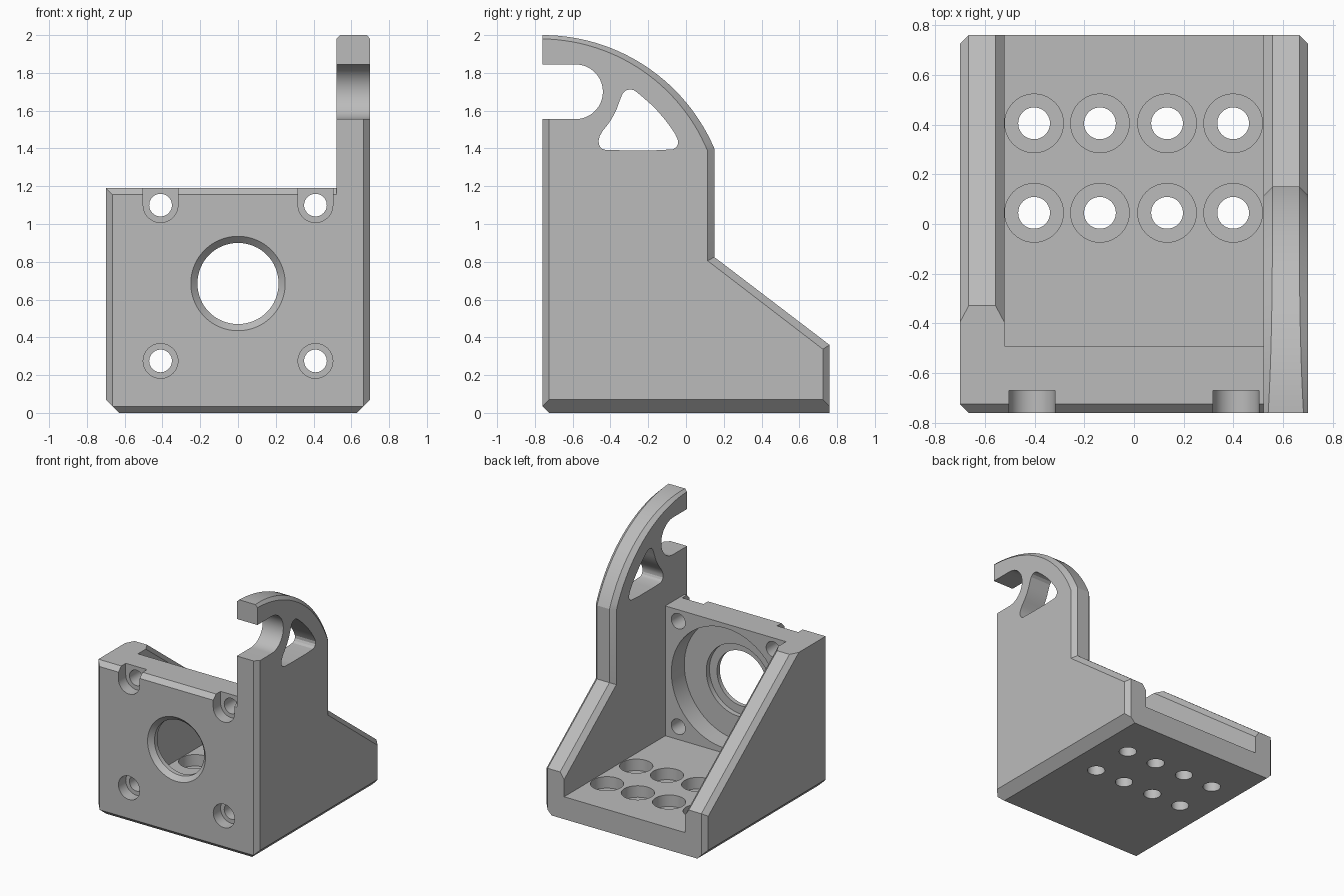
import bpy
import bmesh
from math import sin, cos, pi, atan2
from mathutils import Vector

if "Cube" in bpy.data.objects:
    bpy.data.objects.remove(bpy.data.objects["Cube"])

grey = bpy.data.materials.new("matte_grey")
grey.use_nodes = True
grey.diffuse_color = (0.5, 0.5, 0.5, 1)
grey.node_tree.nodes["Principled BSDF"].inputs["Base Color"].default_value = (0.5, 0.5, 0.5, 1)

W, D, TOP, INNER, FLOOR = 0.70, 0.76, 1.19, 0.522, 0.175
C = 0.035  # small chamfer


def loft(name, rings, planes=()):
    """Skin matching rings, cap the ends, then trim by (point, normal) planes."""
    bm = bmesh.new()
    loops = [[bm.verts.new(p) for p in ring] for ring in rings]
    for a, b in zip(loops, loops[1:]):
        for i in range(len(a)):
            j = (i + 1) % len(a)
            bm.faces.new((a[i], a[j], b[j], b[i]))
    bm.faces.new(loops[0][::-1])
    bm.faces.new(loops[-1])
    for point, normal in planes:
        cut = bmesh.ops.bisect_plane(bm, geom=bm.verts[:] + bm.edges[:] + bm.faces[:], dist=1e-5,
                                     plane_co=point, plane_no=normal, clear_outer=True)
        rim = [e for e in cut["geom_cut"] if isinstance(e, bmesh.types.BMEdge) and e.is_boundary]
        if rim:
            bmesh.ops.contextual_create(bm, geom=rim)
    bmesh.ops.recalc_face_normals(bm, faces=bm.faces[:])
    mesh = bpy.data.meshes.new(name)
    bm.to_mesh(mesh)
    bm.free()
    mesh.materials.append(grey)
    obj = bpy.data.objects.new(name, mesh)
    bpy.context.collection.objects.link(obj)
    return obj


def place(axis, t, p):
    u, v = p
    return {"x": (t, u, v), "y": (u, t, v), "z": (u, v, t)}[axis]


def prism(name, axis, a, b, profile, planes=()):
    return loft(name, [[place(axis, t, p) for p in profile] for t in (a, b)], planes)


def arc(u, v, r, start=0.0, end=2 * pi, n=64):
    last = n if abs(end - start) > 6 else n - 1
    return [(u + r * cos(start + (end - start) * i / last),
             v + r * sin(start + (end - start) * i / last)) for i in range(n)]


def rect(u0, u1, v0, v1):
    return [(u0, v0), (u1, v0), (u1, v1), (u0, v1)]


def combine(target, tool, operation="DIFFERENCE"):
    tool.hide_render = True
    mod = target.modifiers.new("combine", "BOOLEAN")
    mod.operation, mod.solver, mod.object = operation, "EXACT", tool
    bpy.context.view_layer.objects.active = target
    bpy.ops.object.modifier_apply(modifier=mod.name)
    bpy.data.objects.remove(tool)


# Shared chamfer planes: bottom sides, bottom front, upright corners
bottom_front = ((0, -D, C), (0, -1, -1))
bottom_sides = [((s * W, 0, 0.07), (s, 0, -1)) for s in (-1, 1)]
back_corners = [((s * W, D - C, 0), (s, 1, 0)) for s in (-1, 1)]
left_front = ((-W, -D + C, 0), (-1, -1, 0))
base_trim = [bottom_front, *bottom_sides, *back_corners]
plate_top = [((0, 0, TOP), (0, 0, 1)), ((0, -D, TOP - C), (0, -1, 1))]

# Tall side wall with a curved top and chamfered rim
sweep = atan2(0.39, 0.91)
steps = 28
outer = [(-D, 0), (D, 0), (D, 0.36), (0.15, 0.825)]
inset = [(-D, 0), (D, 0), (D, 0.31), (0.115, 0.805)]
shift = [0, 0, C, C]
for i in range(steps + 1):
    k = i / steps
    a = sweep + (pi / 2 - sweep) * k
    r = 0.952 + 0.018 * k
    outer.append((-D + 0.99 * cos(a), 1.01 + 0.99 * sin(a)))
    inset.append((-D + r * cos(a), 1.01 + r * sin(a)))
    shift.append(C - 0.017 * k ** 4)


def wall(name, x0, x1, outer, inset, shift, planes):
    inner_rim = [(x0 + s, y, z) for s, (y, z) in zip(shift, outer)]
    outer_rim = [(x1 - s, y, z) for s, (y, z) in zip(shift, outer)]
    # keep the unchamfered edges as one clean ring along each side
    return loft(name, [[(x0, y, z) for y, z in inset], inner_rim, outer_rim,
                       [(x1, y, z) for y, z in inset]], planes)


# avoid zero-width strips where no rim chamfer exists
shift[0] = shift[1] = C
bracket = wall("bracket_body", INNER, W, outer, inset, shift, base_trim)
combine(bracket, prism("front_edge_chamfer", "z", -0.1, 1.62,
                       [(W + 0.05, -D + C + 0.05), (W - C - 0.05, -D - 0.05), (W + 0.05, -D - 0.05)]))

# Hook slot and rounded triangular window in the tall wall
slot = [(-0.9, 1.845)] + arc(-0.585, 1.70, 0.145, pi / 2, -pi / 2, 32) + [(-0.9, 1.555)]
combine(bracket, prism("hook_slot", "x", 0.4, 0.8, slot))
window = [(-0.42, 1.39), (-0.08, 1.39), (-0.043, 1.41), (-0.043, 1.455), (-0.10, 1.54),
          (-0.17, 1.62), (-0.25, 1.69), (-0.285, 1.715), (-0.33, 1.705), (-0.352, 1.65),
          (-0.37, 1.60), (-0.40, 1.545), (-0.455, 1.475), (-0.465, 1.43), (-0.45, 1.40)]
smooth = []
for p, q in zip(window, window[1:] + window[:1]):
    p, q = Vector(p), Vector(q)
    smooth += [tuple(p.lerp(q, 0.25)), tuple(p.lerp(q, 0.75))]
combine(bracket, prism("window_cutter", "x", 0.4, 0.8, smooth))

# Low sloped side wall
slope = (0.825 - 0.36) / (D - 0.15)
high = [0.36 + slope * 2 * D, 0.31 + slope * 2 * D]
low_outer = [(-D, 0), (D, 0), (D, 0.36), (-D, high[0])]
low_inset = [(-D, 0), (D, 0), (D, 0.31), (-D, high[1])]
low_wall = wall("low_side_wall", -W, -INNER, low_outer, low_inset, [C] * 4,
                base_trim + [left_front] + plate_top)
combine(bracket, low_wall, "UNION")

# Floor and front plate, tucked into both walls
reach = 0.6
combine(bracket, prism("floor", "z", 0, FLOOR, rect(-reach, reach, -0.6, D), [bottom_front]), "UNION")
combine(bracket, prism("front_plate", "z", 0, TOP, rect(-reach, reach, -D, -0.49),
                       [bottom_front] + plate_top), "UNION")

# Central stepped bore with a countersunk front
cz = 0.685
bore = [(-0.85, 0.34), (-D + C, 0.215), (-0.69, 0.215), (-0.69, 0.28),
        (-0.65, 0.28), (-0.65, 0.47), (-0.4, 0.47)]
bore[0] = (-0.80, 0.29)
combine(bracket, loft("centre_bore", [[place("y", y, p) for p in arc(0, cz, r)] for y, r in bore]))

# Four plate screws with counterbores, the upper pair open at the top
for x in (-0.41, 0.41):
    for z in (0.275, 1.10):
        combine(bracket, prism("plate_screw_hole", "y", -0.9, -0.4, arc(x, z, 0.06, n=40)))
        pocket = arc(x, z, 0.092, n=40)
        if z > 1:
            pocket = arc(x, z, 0.092, pi, 2 * pi, 24) + [(x + 0.092, 1.3), (x - 0.092, 1.3)]
        combine(bracket, prism("plate_counterbore", "y", -0.9, -0.67, pocket))

# Eight floor screws with counterbores
for x in (-0.402, -0.137, 0.133, 0.399):
    for y in (0.045, 0.405):
        combine(bracket, prism("floor_screw_hole", "z", -0.1, 0.4, arc(x, y, 0.064, n=40)))
        combine(bracket, prism("floor_counterbore", "z", 0.085, 0.4, arc(x, y, 0.118, n=40)))

# Smooth curved walls, keep machined edges crisp
bpy.ops.object.select_all(action="DESELECT")
bracket.select_set(True)
bpy.context.view_layer.objects.active = bracket
bpy.ops.object.shade_smooth_by_angle(angle=0.35)
